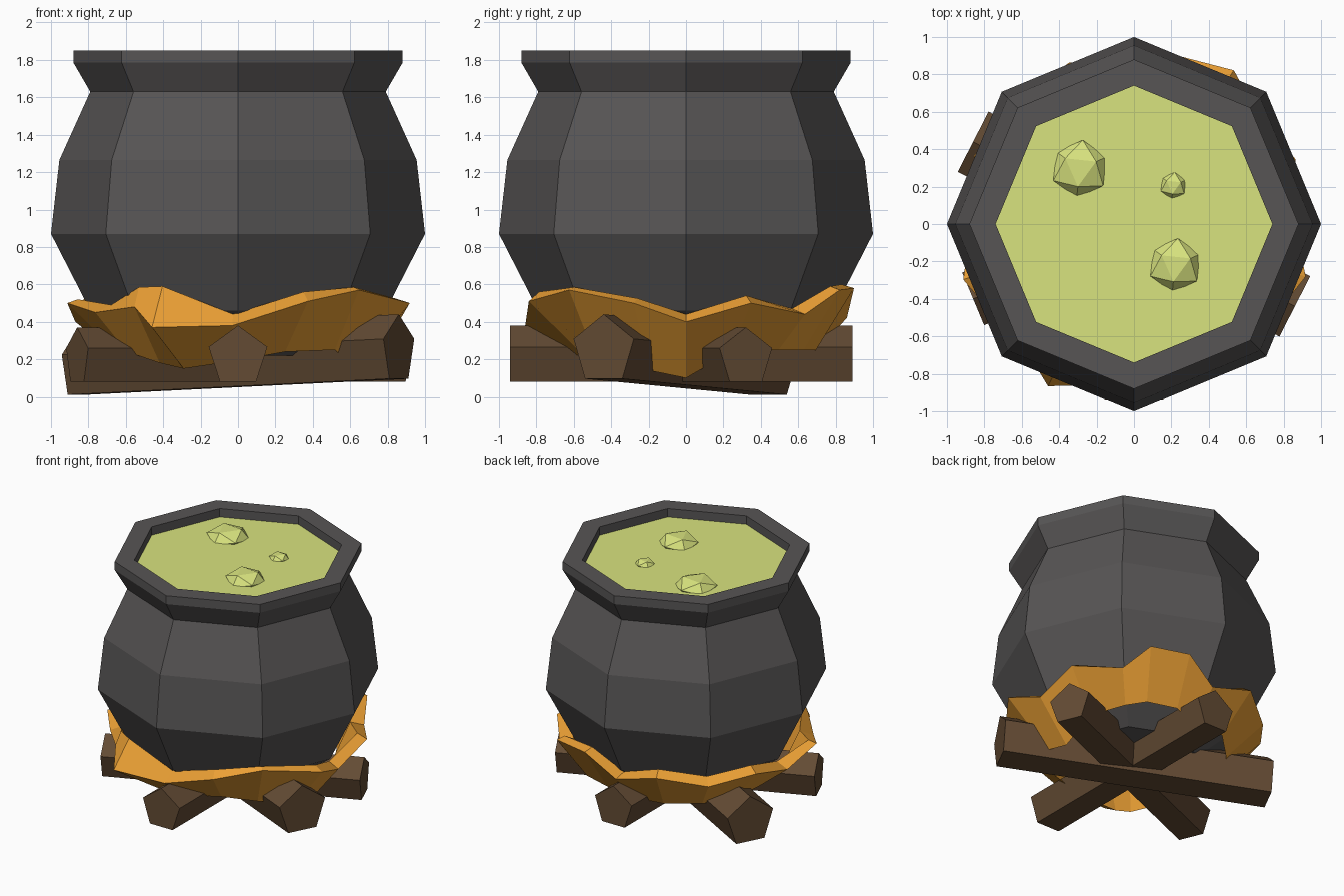
import bpy, bmesh
from math import radians, cos, sin, acos, sqrt
from mathutils import Vector, Matrix

if "Cube" in bpy.data.objects:
    bpy.data.objects.remove(bpy.data.objects["Cube"])


def material(name, rgb):
    m = bpy.data.materials.new(name)
    m.diffuse_color = (*rgb, 1)
    m.use_nodes = True
    m.node_tree.nodes["Principled BSDF"].inputs["Base Color"].default_value = m.diffuse_color
    return m


IRON = material("iron", (0.095, 0.09, 0.09))
BREW = material("brew", (0.69, 0.77, 0.21))
FIRE = material("fire", (0.83, 0.35, 0.035))
WOOD = material("wood", (0.125, 0.07, 0.034))


def add_object(name, bm, mat):
    bmesh.ops.recalc_face_normals(bm, faces=bm.faces)
    mesh = bpy.data.meshes.new(name)
    bm.to_mesh(mesh)
    bm.free()
    mesh.materials.append(mat)
    ob = bpy.data.objects.new(name, mesh)
    bpy.context.collection.objects.link(ob)
    return ob


def polar(r, deg, z):
    return Vector((r * cos(radians(deg)), r * sin(radians(deg)), z))


def loft(name, rings, mat, cap=False, loop=False):
    """Skin a series of closed rings, with end caps or joined into a loop."""
    bm = bmesh.new()
    rows = [[bm.verts.new(p) for p in ring] for ring in rings]
    n = len(rows[0])
    pairs = list(zip(rows, rows[1:]))
    if loop:
        pairs.append((rows[-1], rows[0]))
    for a, b in pairs:
        for i in range(n):
            j = (i + 1) % n
            bm.faces.new((a[i], a[j], b[j], b[i]))
    if cap:
        bm.faces.new(rows[0])
        bm.faces.new(rows[-1])
    return add_object(name, bm, mat)


def octagon(r, z):
    return [polar(r, 45 * i, z) for i in range(8)]


# Octagonal pot: outside profile, flared rim, then the inner wall
profile = [(0.45, 0.22), (0.79, 0.46), (1.0, 0.87), (0.955, 1.265), (0.79, 1.63),
           (0.88, 1.785), (0.88, 1.85), (0.74, 1.85), (0.74, 1.76)]
loft("pot", [octagon(r, z) for r, z in profile], IRON, cap=True)

# Liquid surface
bm = bmesh.new()
bm.faces.new([bm.verts.new(p) for p in octagon(0.74, 1.785)])
add_object("liquid", bm, BREW)

# Bubbles: flattened icospheres lying on one face
tilt = acos(sqrt((5 + 2 * sqrt(5)) / 15))
for i, (x, y, r) in enumerate([(-0.29, 0.295, 0.15), (0.21, 0.205, 0.07), (0.22, -0.22, 0.14)]):
    bm = bmesh.new()
    bmesh.ops.create_icosphere(bm, subdivisions=1, radius=r)
    top = max(bm.faces, key=lambda f: f.calc_center_median().z)
    spin = top.calc_center_median().normalized().rotation_difference(Vector((0, 0, 1)))
    height = 0.075 if r > 0.1 else 0.04
    bmesh.ops.transform(bm, verts=bm.verts, matrix=Matrix.Translation((x, y, 1.785))
                        @ Matrix.Diagonal((1.05, 1.05, height / r, 1))
                        @ spin.to_matrix().to_4x4())
    add_object(f"bubble_{i + 1}", bm, BREW)

# Flame ring: angle, then radius and height of the tip, outer edge and underside
flames = [
    (0, .78, .44, .86, .40, .62, .10), (22, .86, .54, .93, .50, .65, .24),
    (45, .80, .47, .90, .44, .70, .25), (57, .92, .59, .98, .57, .75, .25),
    (75, .86, .60, .93, .58, .72, .25), (90, .76, .44, .86, .42, .65, .20),
    (112, .86, .56, .93, .52, .70, .22), (135, .84, .50, .91, .45, .65, .20),
    (157, .86, .54, .93, .50, .65, .20), (180, .78, .44, .87, .40, .62, .20),
    (198, .90, .52, .96, .50, .68, .24), (212, .80, .49, .90, .45, .70, .24),
    (232, .86, .585, .90, .48, .68, .18), (242, .86, .59, .98, .37, .62, .15),
    (268, .76, .44, .86, .38, .60, .19), (294, .86, .56, .92, .51, .62, .24),
    (316, .86, .585, .90, .57, .72, .25), (343, .88, .525, .96, .50, .66, .14)]
loft("flames", [[polar(r1, a, z1), polar(r2, a, z2), polar(r3, a, z3)]
                for a, r1, z1, r2, z2, r3, z3 in flames], FIRE, loop=True)


# Three crossed five-sided logs
def log(name, start, end, r):
    start, end = Vector(start), Vector(end)
    along = (end - start).normalized()
    side = along.cross(Vector((0, 0, 1))).normalized()
    up = Vector((0, 0, 1))
    shape = [side * r * sin(radians(72 * i)) + up * r * cos(radians(72 * i)) for i in range(5)]
    loft(name, [[p + v for v in shape] for p in (start, end)], WOOD, cap=True)


log("log_low", (0.86, -0.44, 0.25), (-0.86, 0.44, 0.165), 0.19)
log("log_cross", (-0.86, -0.40, 0.21), (0.86, 0.32, 0.21), 0.16)
log("log_front", (0, -0.94, 0.215), (0, 0.89, 0.215), 0.165)
